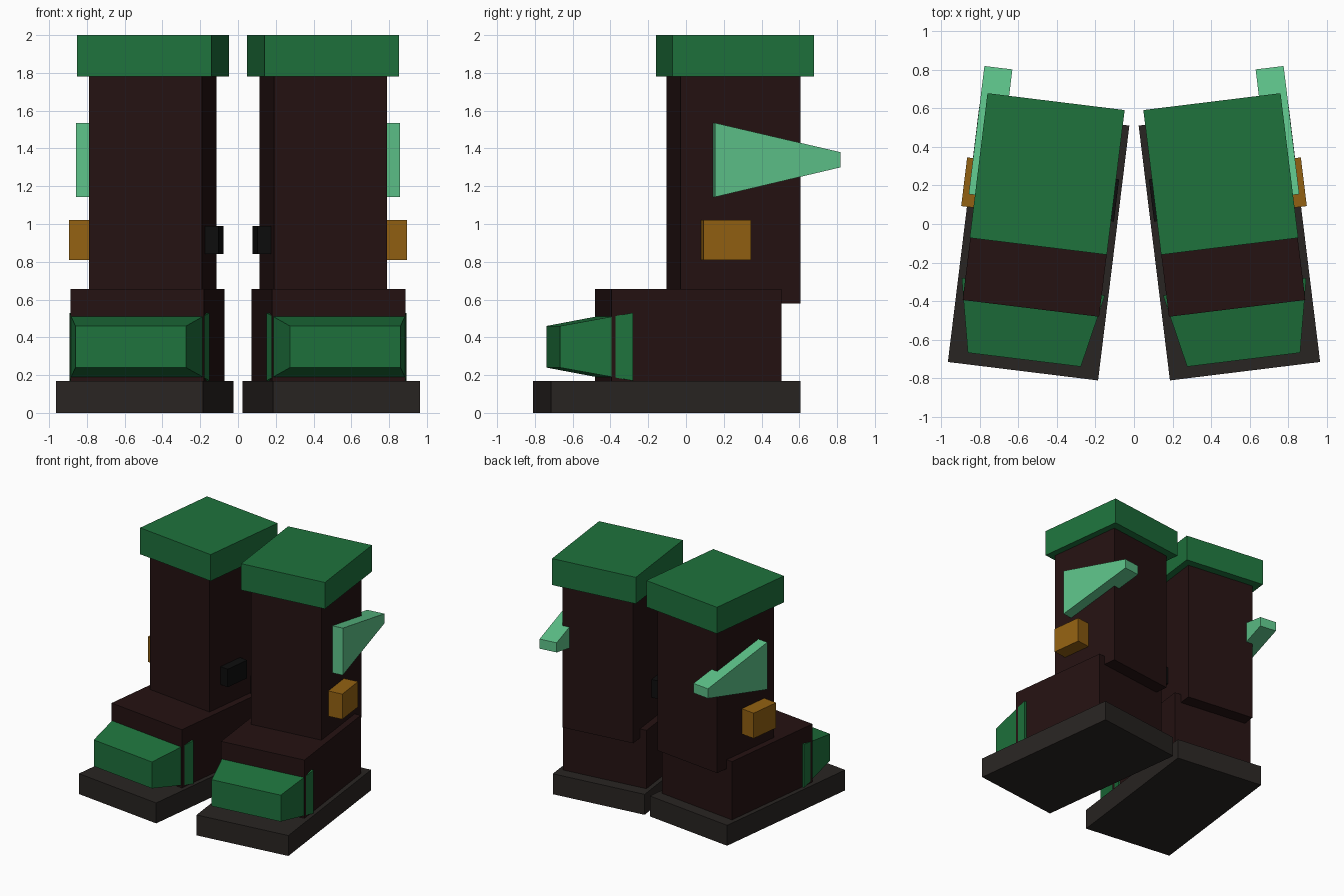
import bpy, bmesh, math
from mathutils import Matrix

if "Cube" in bpy.data.objects:
    bpy.data.objects.remove(bpy.data.objects["Cube"])


def material(name, rgb):
    m = bpy.data.materials.new(name)
    m.diffuse_color = (*rgb, 1)
    m.use_nodes = True
    m.node_tree.nodes["Principled BSDF"].inputs["Base Color"].default_value = m.diffuse_color
    return m


GREEN = material("green", (0.013, 0.17, 0.046))
MINT = material("mint", (0.11, 0.54, 0.25))
LEATHER = material("leather", (0.018, 0.006, 0.006))
RUBBER = material("rubber", (0.022, 0.018, 0.016))
GOLD = material("gold", (0.29, 0.12, 0.006))
BLACK = material("black", (0.004, 0.004, 0.004))

TOE_OUT = math.radians(7)


def block(name, mat, v0, v1, front, back=None):
    """Box from depth v0 to v1; front/back are (x0, x1, z0, z1) end sections.
    Built for both feet: turned outwards, then mirrored."""
    back = back or front
    for side, mirror in (("right", 1), ("left", -1)):
        bm = bmesh.new()
        rings = []
        for v, (x0, x1, z0, z1) in ((v0, front), (v1, back)):
            rings.append([bm.verts.new(p) for p in
                          ((x0, v, z0), (x1, v, z0), (x1, v, z1), (x0, v, z1))])
        a, b = rings
        bm.faces.new(a)
        bm.faces.new(b[::-1])
        for i in range(4):
            j = (i + 1) % 4
            bm.faces.new((a[j], a[i], b[i], b[j]))
        bm.transform(Matrix.Diagonal((mirror, 1, 1, 1)) @ Matrix.Rotation(TOE_OUT, 4, 'Z'))
        bmesh.ops.recalc_face_normals(bm, faces=bm.faces)
        me = bpy.data.meshes.new(f"{side}_{name}")
        bm.to_mesh(me)
        bm.free()
        me.materials.append(mat)
        bpy.context.collection.objects.link(bpy.data.objects.new(f"{side}_{name}", me))


# Boot body
block("sole", RUBBER, -0.827, 0.503, (0.086, 0.870, 0, 0.17))
block("foot", LEATHER, -0.499, 0.407, (0.121, 0.833, 0.17, 0.655))
block("shaft", LEATHER, -0.125, 0.515, (0.177, 0.780, 0.58, 1.78))
block("cuff", GREEN, -0.175, 0.580, (0.120, 0.836, 1.78, 2.0))

# Tapered toe cap, its wide end poking just through the foot sides
block("toe_cap", GREEN, -0.767, -0.386,
      (0.183, 0.773, 0.24, 0.46), (0.104, 0.852, 0.17, 0.53))

# Side trim: buckle outside, clasp inside, tapered fin pointing back
block("buckle", GOLD, -0.017, 0.237, (0.74, 0.90, 0.81, 1.02))
block("clasp", BLACK, 0.0, 0.22, (0.105, 0.22, 0.84, 0.99))
block("fin", MINT, 0.049, 0.718,
      (0.723, 0.869, 1.143, 1.535), (0.723, 0.869, 1.30, 1.38))
